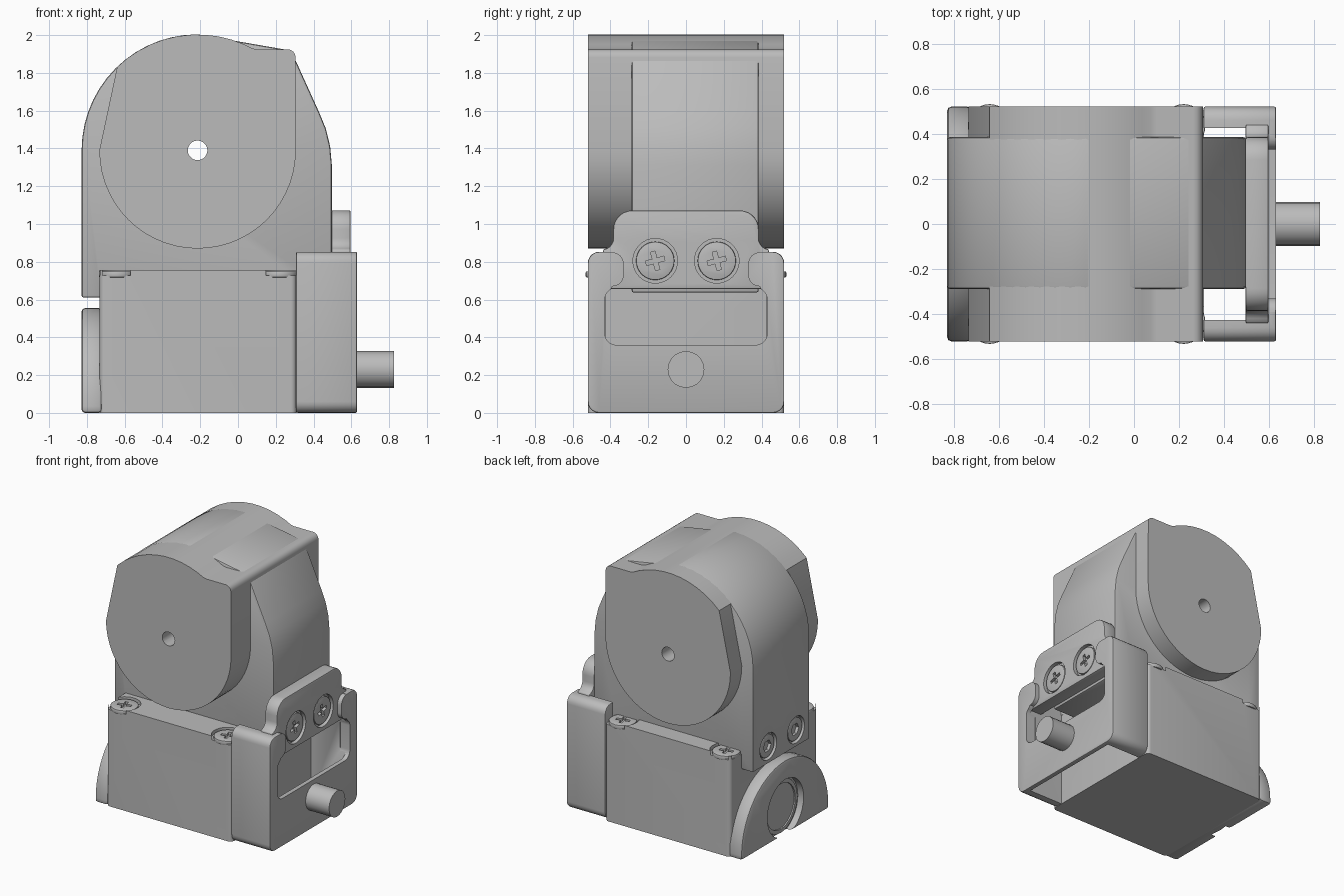
import bpy, bmesh
from math import sin, cos, radians
from mathutils import Vector

cube = bpy.data.objects.get("Cube")
if cube:
    bpy.data.objects.remove(cube, do_unlink=True)

grey = bpy.data.materials.new("plain_grey")
grey.use_nodes = True
grey.diffuse_color = (0.5, 0.5, 0.5, 1)
grey.node_tree.nodes["Principled BSDF"].inputs["Base Color"].default_value = (0.5, 0.5, 0.5, 1)


def arc(cx, cy, r, a0, a1, n=8):
    return [(cx + r * cos(radians(a0 + (a1 - a0) * i / n)),
             cy + r * sin(radians(a0 + (a1 - a0) * i / n))) for i in range(n + 1)]


def circle(cx, cy, r, n=32, turn=0):
    return arc(cx, cy, r, turn, turn + 360, n)[:-1]


def rounded_rect(x0, x1, y0, y1, r, n=5):
    return (arc(x1 - r, y1 - r, r, 0, 90, n) + arc(x0 + r, y1 - r, r, 90, 180, n)
            + arc(x0 + r, y0 + r, r, 180, 270, n) + arc(x1 - r, y0 + r, r, 270, 360, n))


def mirrored(half):
    return half + [(-u, v) for u, v in reversed(half) if abs(u) > 1e-6]


def apply_all(ob):
    bpy.context.view_layer.objects.active = ob
    for m in list(ob.modifiers):
        bpy.ops.object.modifier_apply(modifier=m.name)


def extrude(name, outline, axis, a, b, bevel=0):
    """Prism of a 2D outline along an axis, with optional softened edges."""
    place = {"x": lambda u, v: (a, u, v), "y": lambda u, v: (u, a, v),
             "z": lambda u, v: (u, v, a)}[axis]
    bm = bmesh.new()
    face = bm.faces.new([bm.verts.new(place(u, v)) for u, v in outline])
    ext = bmesh.ops.extrude_face_region(bm, geom=[face])
    shift = Vector([b - a if c == axis else 0 for c in "xyz"])
    bmesh.ops.translate(bm, vec=shift,
                        verts=[g for g in ext["geom"] if isinstance(g, bmesh.types.BMVert)])
    bmesh.ops.recalc_face_normals(bm, faces=bm.faces)
    mesh = bpy.data.meshes.new(name)
    bm.to_mesh(mesh)
    bm.free()
    mesh.materials.append(grey)
    ob = bpy.data.objects.new(name, mesh)
    bpy.context.collection.objects.link(ob)
    if bevel:
        m = ob.modifiers.new("soft_edges", "BEVEL")
        m.width, m.segments, m.angle_limit = bevel, 2, radians(40)
        apply_all(ob)
    return ob


def cut(ob, outline, axis, a, b):
    tool = extrude("cutter", outline, axis, a, b)
    tool.hide_render = True
    m = ob.modifiers.new("cut", "BOOLEAN")
    m.operation, m.object, m.solver = "DIFFERENCE", tool, "EXACT"
    apply_all(ob)
    bpy.data.objects.remove(tool, do_unlink=True)


def screw(name, host, axis, u, v, face, r, side=1, hexagon=False):
    """Countersunk screw set into the host face, with a cross or hex socket."""
    cut(host, circle(u, v, r), axis, face - side * 0.03, face + side * 0.03)
    head = extrude(name, circle(u, v, r * 0.86), axis, face - side * 0.04, face - side * 0.008, 0.006)
    lo, hi = face - side * 0.03, face + side * 0.02
    if hexagon:
        cut(head, circle(u, v, r * 0.45, 6), axis, lo, hi)
        return
    for turn in (15, 105):
        c, s = cos(radians(turn)), sin(radians(turn))
        bar = [(u + p * c - q * s, v + p * s + q * c)
               for p, q in ((-.05, -.012), (.05, -.012), (.05, .012), (-.05, .012))]
        cut(head, bar, axis, lo, hi)


CX, CZ = -0.214, 1.39      # head pivot

# Head: round underside, arched top, raised flat corner
head_outline = (arc(CX, CZ, 0.52, 180, 360, 28) + arc(0.262, 1.882, 0.043, 0, 90, 4)
                + [(0.10, 1.925), (0.075, 1.93)] + arc(CX, CZ, 0.613, 66, 134, 10))
head = extrude("head", head_outline, "y", -0.52, 0.52)
cut(head, circle(CX, CZ, 0.052, 20), "y", -0.7, 0.7)

# Saddle body that carries the head and overhangs the base
saddle_outline = ([(-0.72, 0.70), (-0.72, 0.61), (-0.828, 0.61)]
                  + arc(CX, CZ, 0.614, 180, 90, 14)
                  + [(0.27, 1.92), (0.31, 1.855), (0.43, 1.59), (0.465, 1.505),
                     (0.488, 1.41), (0.497, 1.31), (0.497, 0.637), (0.30, 0.637), (0.30, 0.70)])
saddle = extrude("saddle_body", saddle_outline, "y", -0.288, 0.385, 0.012)
cut(saddle, circle(CX, CZ, 0.052, 20), "y", -0.7, 0.7)
for i, y in enumerate((-0.125, 0.205)):
    screw(f"saddle_screw_{i + 1}", saddle, "x", y, 0.74, -0.828, 0.1, -1, True)

# Base block with four top screws that break through its edges
base = extrude("base_block", rounded_rect(-0.733, 0.31, -0.52, 0.52, 0.03), "z", 0, 0.757)
for i, (x, y) in enumerate((x, y) for x in (-0.64, 0.22) for y in (-0.435, 0.435)):
    screw(f"base_screw_{i + 1}", base, "z", x, y, 0.757, 0.112)

# Domed end plate with a round recess
dome_outline = [(-0.52, 0), (0.52, 0)] + arc(0, 0.035, 0.52, 0, 180, 28)
dome = extrude("end_dome", dome_outline, "x", -0.828, -0.72, 0.018)
cut(dome, circle(0, 0.2, 0.215), "x", -0.9, -0.78)
ring = extrude("dome_ring", circle(0, 0.2, 0.2), "x", -0.79, -0.765, 0.006)
cut(ring, circle(0, 0.2, 0.17), "x", -0.9, -0.772)

# Hollow cover, open below, with an open window and two rounded ears
cover = extrude("cover", rounded_rect(-0.52, 0.52, 0, 0.853, 0.06), "x", 0.308, 0.63, 0.008)
cut(cover, rounded_rect(-0.425, 0.425, -0.2, 1.1, 0.02), "x", 0.2, 0.597)
opening = mirrored(arc(0.37, 0.42, 0.06, -90, 0) + arc(0.37, 0.60, 0.06, 0, 60)
                   + arc(0.39, 0.73, 0.06, 270, 180) + arc(0.39, 0.79, 0.06, 180, 90)
                   + [(0.39, 0.95)])
cut(cover, opening, "x", 0.55, 0.7)

# Screw tab between the saddle and the cover
tab_outline = mirrored([(0.44, 0.655), (0.44, 0.86)] + arc(0.445, 0.925, 0.06, 260, 180, 5)
                       + arc(0.285, 0.972, 0.1, 0, 90, 7))
tab = extrude("screw_tab", tab_outline, "x", 0.495, 0.596, 0.012)
for i, y in enumerate((-0.163, 0.163)):
    screw(f"tab_screw_{i + 1}", tab, "x", y, 0.805, 0.596, 0.118)

# Output pin
extrude("pin", circle(0, 0.23, 0.097, 20), "x", 0.56, 0.825)

# Smooth curved faces, keep edges crisp
bpy.ops.object.select_all(action="DESELECT")
for ob in bpy.context.collection.objects:
    if ob.type == "MESH" and grey.name in ob.data.materials:
        ob.select_set(True)
        bpy.context.view_layer.objects.active = ob
bpy.ops.object.shade_smooth_by_angle(angle=radians(30))
